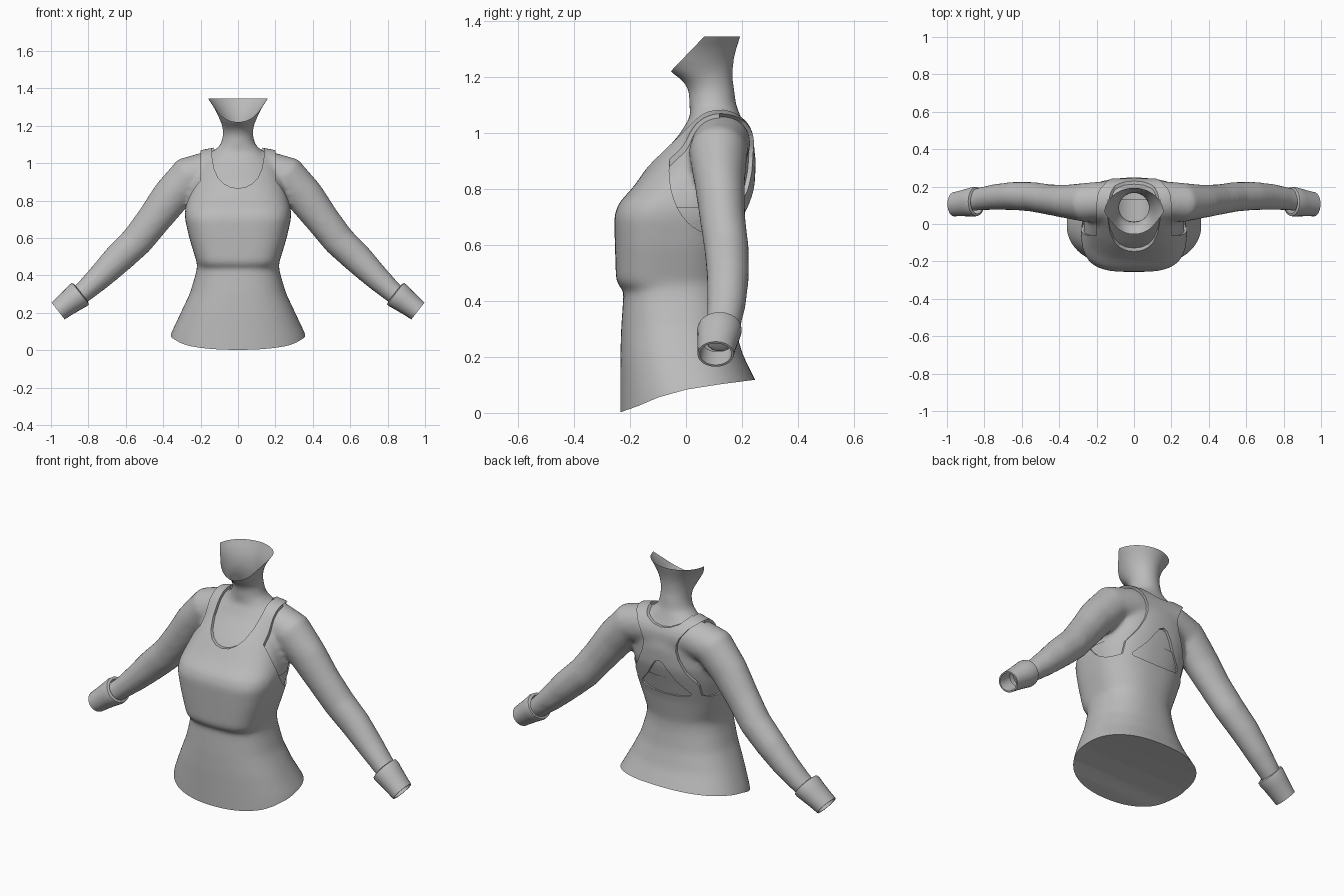
import bpy, bmesh, math
from mathutils import Vector

if "Cube" in bpy.data.objects:
    bpy.data.objects.remove(bpy.data.objects["Cube"])

grey = bpy.data.materials.new("plain_grey")
grey.diffuse_color = (0.5, 0.5, 0.5, 1)
grey.use_nodes = True
grey.node_tree.nodes["Principled BSDF"].inputs["Base Color"].default_value = grey.diffuse_color
GAP = 0.015  # cloth thickness over the skin


def new_object(name, mesh):
    ob = bpy.data.objects.new(name, mesh)
    bpy.context.collection.objects.link(ob)
    mesh.materials.clear()
    mesh.materials.append(grey)
    return ob


def from_bmesh(name, bm):
    bmesh.ops.recalc_face_normals(bm, faces=bm.faces[:])
    me = bpy.data.meshes.new(name)
    bm.to_mesh(me)
    bm.free()
    return new_object(name, me)


def skin_rings(bm, rings, caps=True):
    rows = [[bm.verts.new(p) for p in r] for r in rings]
    n = len(rows[0])
    for a, b in zip(rows, rows[1:]):
        for i in range(n):
            bm.faces.new((a[i], a[(i + 1) % n], b[(i + 1) % n], b[i]))
    if caps:
        bm.faces.new(rows[0])
        bm.faces.new(rows[-1])


def section(z, w, yf, yb, nf, inset=0.0, n=64):
    """Cross-section with a squarer front half and a rounder back half."""
    w, yf, yb = w - inset, yf + inset, yb - inset
    yc, ring = (yf + yb) / 2, []
    for i in range(n):
        a = 2 * math.pi * i / n
        c, s = math.cos(a), math.sin(a)
        e = 2 / (nf if s < 0 else 2.4 if inset else 2)
        ring.append((w * math.copysign(abs(c) ** e, c),
                     yc + (yb - yf) / 2 * math.copysign(abs(s) ** e, s), z))
    return ring


def limb(points, side, n=24):
    """Rings around a path of (x, y, z, radius, depth radius)."""
    rings = []
    for i, (x, y, z, r, ry) in enumerate(points):
        p, q = points[max(i - 1, 0)], points[min(i + 1, len(points) - 1)]
        t = Vector((q[0] - p[0], 0, q[2] - p[2])).normalized()
        rings.append([(side * (x - t.z * r * math.sin(a)), y + ry * math.cos(a),
                       z + t.x * r * math.sin(a))
                      for a in (2 * math.pi * k / n for k in range(n))])
    return rings


def prism(bm, pts, axis, lo, hi):
    """Extrude a flat outline along x (outline y,z) or y (outline x,z)."""
    put = (lambda p, d: (d, p[0], p[1])) if axis == 'x' else (lambda p, d: (p[0], d, p[1]))
    skin_rings(bm, [[put(p, d) for p in pts] for d in (lo, hi)])


def baked(ob, name):
    dg = bpy.context.evaluated_depsgraph_get()
    return new_object(name, bpy.data.meshes.new_from_object(ob.evaluated_get(dg)))


def smooth(ob, angle=35):
    bpy.ops.object.select_all(action='DESELECT')
    ob.select_set(True)
    bpy.context.view_layer.objects.active = ob
    bpy.ops.object.shade_smooth_by_angle(angle=math.radians(angle))


def trim(ob, planes):
    bm = bmesh.new()
    bm.from_mesh(ob.data)
    for co, no in planes:
        bmesh.ops.bisect_plane(bm, geom=bm.verts[:] + bm.edges[:] + bm.faces[:],
                               plane_co=co, plane_no=no, clear_outer=True)
    bm.to_mesh(ob.data)
    bm.free()


def remesh(ob, size, rounds):
    m = ob.modifiers.new("remesh", 'REMESH')
    m.mode, m.voxel_size = 'VOXEL', size
    s = ob.modifiers.new("soften", 'SMOOTH')
    s.factor, s.iterations = 0.5, rounds


# torso and neck: z, half width, front y, back y, front squareness
TORSO = [(-.06, .40, -.235, .30, 2.2), (.08, .362, -.235, .265, 2.2), (.2, .305, -.235, .205, 2.3),
         (.3, .258, -.232, .175, 2.4), (.4, .228, -.225, .16, 2.6), (.445, .218, -.222, .158, 2.8),
         (.47, .22, -.25, .16, 3.4), (.6, .26, -.254, .185, 3.4), (.7, .283, -.257, .215, 3.4),
         (.74, .285, -.244, .228, 3.2), (.8, .275, -.19, .245, 2.9), (.9, .25, -.12, .25, 2.4),
         (1.0, .21, -.035, .235, 2.2), (1.06, .15, .0, .21, 2.1)]
NECK = [(1.1, .094, .012, .18, 2), (1.15, .08, .01, .174, 2), (1.185, .082, -.01, .168, 2),
        (1.22, .092, -.058, .168, 2), (1.26, .11, -.085, .17, 2), (1.3, .13, -.09, .18, 2),
        (1.37, .178, -.09, .202, 2)]
ARM = [(0, .13, .965, .10, .10), (.15, .125, .962, .105, .105), (.26, .115, .93, .11, .105),
       (.36, .12, .82, .103, .09), (.45, .13, .70, .092, .082), (.54, .145, .585, .087, .08),
       (.64, .15, .49, .082, .076), (.74, .145, .39, .069, .07), (.82, .135, .317, .058, .062),
       (.90, .12, .253, .052, .056)]

bm = bmesh.new()
skin_rings(bm, [section(*s, inset=GAP) for s in TORSO] + [section(*s) for s in NECK])
for side in (1, -1):
    skin_rings(bm, limb(ARM, side))
source = from_bmesh("source", bm)
remesh(source, .013, 10)

# skin: open neck under the jaw, hidden lower part removed
body = baked(source, "body")
trim(body, [((0, 0, 1.345), (0, 0, 1)), ((0, -.055, 1.22), (0, -.13, .125))])
bm = bmesh.new()
bm.from_mesh(body.data)
bmesh.ops.delete(bm, geom=[v for v in bm.verts if abs(v.co.x) < .4 and v.co.z < .4], context='VERTS')
bm.to_mesh(body.data)
bm.free()
smooth(body, 60)

# under band, showing at the armholes and the back opening
puff = source.modifiers.new("puff", 'DISPLACE')
puff.mid_level, puff.strength = 0, .006
band = baked(source, "under_band")
trim(band, [((0, 0, .735), (0, 0, 1)), ((0, 0, .56), (0, 0, -1)),
            ((.292, 0, 0), (1, 0, 0)), ((-.292, 0, 0), (-1, 0, 0))])
smooth(band, 60)

# tank top cloth, before its openings are cut
puff.strength = GAP
remesh(source, .012, 2)
cloth = baked(source, "cloth_blank")


def mirrored(half):
    return half + [(-x, z) for x, z in reversed(half) if x > 0]


cutters = []


def cutter(*prisms):
    bm = bmesh.new()
    for p in prisms:
        prism(bm, *p)
    ob = from_bmesh("cutter", bm)
    ob.hide_render = True
    cutters.append(ob)
    m = cloth.modifiers.new("cut", 'BOOLEAN')
    m.operation, m.solver, m.object = 'DIFFERENCE', 'EXACT', ob


def both_sides(pts, lo, hi):
    return [(pts, 'y', lo, hi), ([(-x, z) for x, z in pts], 'y', lo, hi)]


# front scoop and back neckline
TOP = [(.5, 1.5), (.5, 1.125), (.14, 1.12)]
cutter((mirrored(TOP + [(.138, 1.03), (.128, .97), (.105, .92), (.075, .89), (.04, .872), (0, .866)]),
        'y', -.6, .13))
cutter((mirrored(TOP + [(.13, 1.08), (.1, 1.05), (.05, 1.027), (0, 1.02)]), 'y', .125, .6))
# armholes seen from the side
oval = []
for i in range(40):
    a = 2 * math.pi * i / 40
    oval.append((.095 + .155 * math.cos(a), .865 + (.26 if i < 20 else .225) * math.sin(a)))
cutter((oval, 'x', .2, 1.3), (oval, 'x', -1.3, -.2))
# sleeves removed
cutter(*both_sides([(.31, 1.6), (.31, .7), (.33, .6), (.36, .4), (.6, .1), (1.25, .1), (1.25, 1.6)],
                   -.6, .6))
# narrow back between the shoulder blades
cutter(*both_sides([(.2, 1.55), (.2, 1.07), (.16, 1.04), (.125, .99), (.105, .945), (.102, .91),
                    (.115, .86), (.15, .79), (.195, .725), (.235, .675), (.27, .648), (.35, .64),
                    (1.28, .64), (1.28, 1.55)], .12, .62))
# keyhole in the lower back
cutter((mirrored([(0, .835), (.025, .825), (.05, .79), (.09, .73), (.155, .66), (.15, .645),
                  (.08, .632), (0, .628)]), 'y', .08, .6))
# sloping hem
cutter(([(-.5, -.04), (-.235, .002), (-.17, .025), (-.1, .055), (0, .083), (.12, .102), (.26, .12),
         (.5, .14), (.5, -.4), (-.5, -.4)], 'x', -.7, .7))

top = baked(cloth, "tank_top")
smooth(top, 40)
for ob in cutters + [cloth, source]:
    bpy.data.objects.remove(ob)

# cuffs: open tapered bands round the wrists
CUFF = [(.838, .12, .306, .058, .064), (.842, .12, .303, .072, .078), (.855, .119, .293, .074, .08),
        (.885, .116, .27, .068, .075), (.93, .11, .235, .061, .068), (.962, .106, .21, .057, .065),
        (.962, .106, .21, .049, .057), (.90, .113, .258, .05, .056)]
for side, name in ((1, "right_cuff"), (-1, "left_cuff")):
    bm = bmesh.new()
    # outline rings share one direction so the rims stay flat
    d = Vector((.79, 0, -.62))
    rings = []
    for x, y, z, r, ry in CUFF:
        rings.append([(side * (x - d.z * r * math.sin(a)), y + ry * math.cos(a),
                       z + d.x * r * math.sin(a))
                      for a in (2 * math.pi * k / 24 for k in range(24))])
    skin_rings(bm, rings, caps=False)
    smooth(from_bmesh(name, bm), 50)
